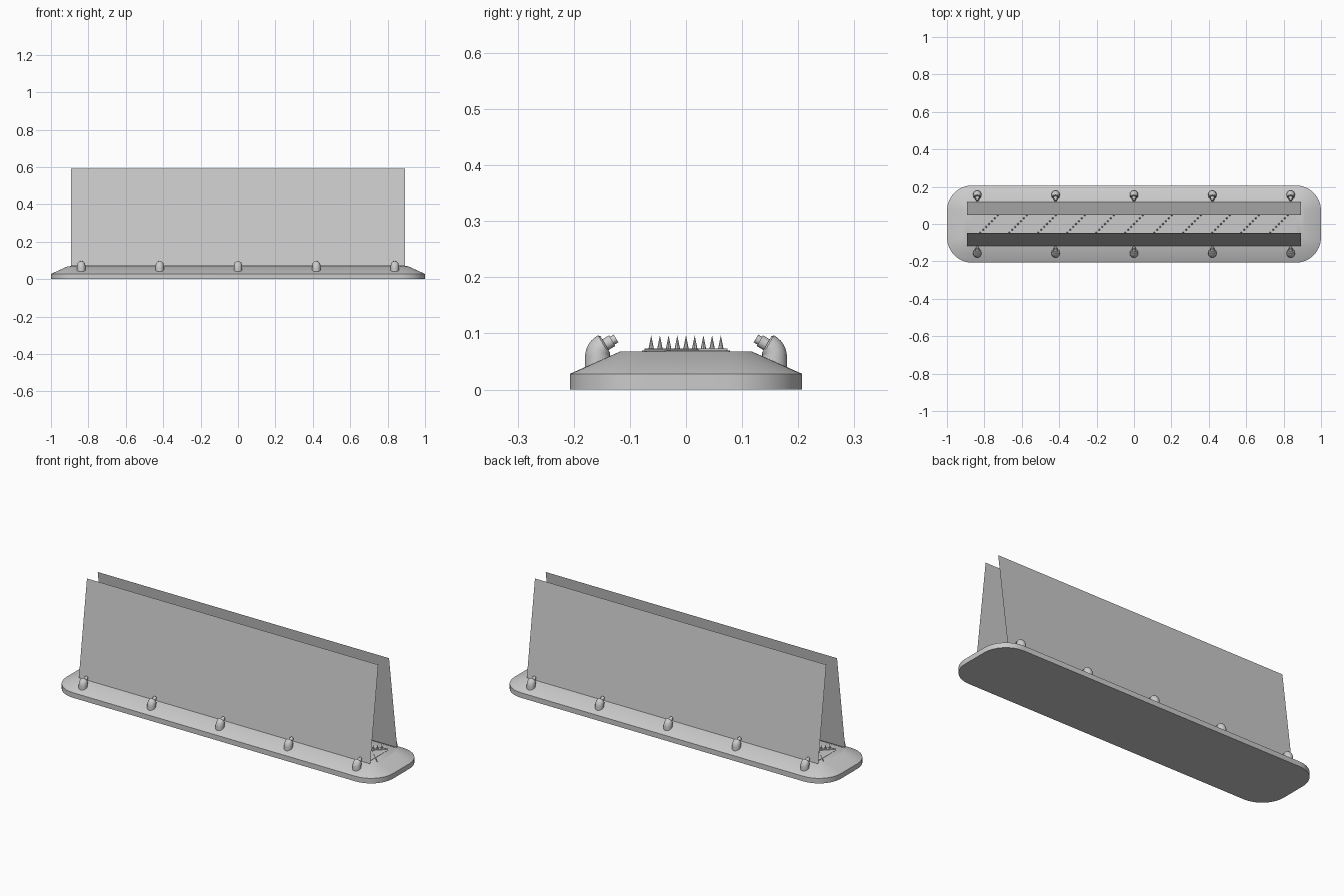
import bpy, bmesh, math
from mathutils import Vector

if "Cube" in bpy.data.objects:
    bpy.data.objects.remove(bpy.data.objects["Cube"])


def finish(name, bm, smooth=True):
    bmesh.ops.recalc_face_normals(bm, faces=bm.faces)
    me = bpy.data.meshes.new(name)
    bm.to_mesh(me)
    bm.free()
    ob = bpy.data.objects.new(name, me)
    bpy.context.collection.objects.link(ob)
    if smooth:
        bpy.ops.object.select_all(action='DESELECT')
        ob.select_set(True)
        bpy.context.view_layer.objects.active = ob
        bpy.ops.object.shade_smooth_by_angle(angle=math.radians(35))
    return ob


def loft(bm, rings):
    loops = [[bm.verts.new(p) for p in r] for r in rings]
    n = len(loops[0])
    for a, b in zip(loops, loops[1:]):
        for i in range(n):
            j = (i + 1) % n
            bm.faces.new((a[i], a[j], b[j], b[i]))
    bm.faces.new(loops[0][::-1])
    bm.faces.new(loops[-1])


def rounded(hx, hy, r, z, seg=8):
    pts = []
    for q, (sx, sy) in enumerate([(1, 1), (-1, 1), (-1, -1), (1, -1)]):
        for k in range(seg + 1):
            a = math.pi / 2 * (q + k / seg)
            pts.append((sx * (hx - r) + r * math.cos(a),
                        sy * (hy - r) + r * math.sin(a), z))
    return pts


# Base slab with sloping shoulders
bm = bmesh.new()
loft(bm, [rounded(1, .207, .135, 0), rounded(1, .207, .135, .028),
          rounded(.912, .117, .045, .068)])
finish("base", bm)

# Thin deck plate between the panels
bm = bmesh.new()
loft(bm, [rounded(.87, .078, .004, .064, 2), rounded(.87, .078, .004, .0695, 2)])
finish("deck_plate", bm, False)


def bar(bm, cx, slope, half_y, w, z0, z1):
    corners = [(cx - slope * half_y - w, -half_y), (cx - slope * half_y + w, -half_y),
               (cx + slope * half_y + w, half_y), (cx + slope * half_y - w, half_y)]
    loft(bm, [[(x, y, z) for x, y in corners] for z in (z0, z1)])


# Diagonal rows of spikes with crossing ribs
ribs, spikes = bmesh.new(), bmesh.new()
for i in range(11):
    cx = (i - 5) * .155
    bar(ribs, cx, 1, .074, .014, .066, .073)
    for off in (-.045, -.02, .055):
        bar(ribs, cx + off, -1, .074, .003, .066, .0715)
    for k in range(-4, 5):
        y = k * .0155
        base = [spikes.verts.new((cx + y + .005 * math.cos(a), y + .005 * math.sin(a), .072))
                for a in (math.tau * s / 8 for s in range(8))]
        tip = spikes.verts.new((cx + y, y, .097))
        for s in range(8):
            spikes.faces.new((base[s], base[(s + 1) % 8], tip))
        spikes.faces.new(base[::-1])
finish("deck_ribs", ribs, False)
finish("spikes", spikes)


def ring(x, side, c, t, r, n=16):
    # circle whose axis leans inward by t from vertical
    return [(x + r * math.cos(a),
             side * (c[0] + r * math.sin(a) * math.cos(t)),
             c[1] - r * math.sin(a) * math.sin(t))
            for a in (math.tau * k / n for k in range(n))]


# Elbow-shaped emitters with inward nozzles, five along each side
for side, label in ((1, "front"), (-1, "back")):
    for i, x in enumerate((-.838, -.419, 0, .419, .838)):
        bm = bmesh.new()
        R, pivot = .0225, Vector((-.135, .059))
        rings = [ring(x, side, (pivot.x - R, .03), 0, R)]
        for k in range(7):
            t = math.radians(60 * k / 6)
            c = pivot + R * Vector((-math.cos(t), math.sin(t)))
            rings.append(ring(x, side, c, t, R * (1 - .012 * k)))
        axis = Vector((math.sin(t), math.cos(t)))
        rings += [ring(x, side, c + axis * .003, t, .017),
                  ring(x, side, c + axis * .003, t, .011),
                  ring(x, side, c + axis * .017, t, .011),
                  ring(x, side, c + axis * .017, t, .008),
                  ring(x, side, c + axis * .025, t, .008)]
        loft(bm, rings)
        finish(f"{label}_emitter_{i + 1}", bm)

# Two thin panels leaning toward each other
for s, label in ((-1, "front"), (1, "back")):
    bm = bmesh.new()
    bm.faces.new([bm.verts.new(p) for p in (
        (-.892, s * .118, .07), (.892, s * .118, .07),
        (.892, s * .047, .592), (-.892, s * .047, .592))])
    finish(f"{label}_panel", bm, False)
